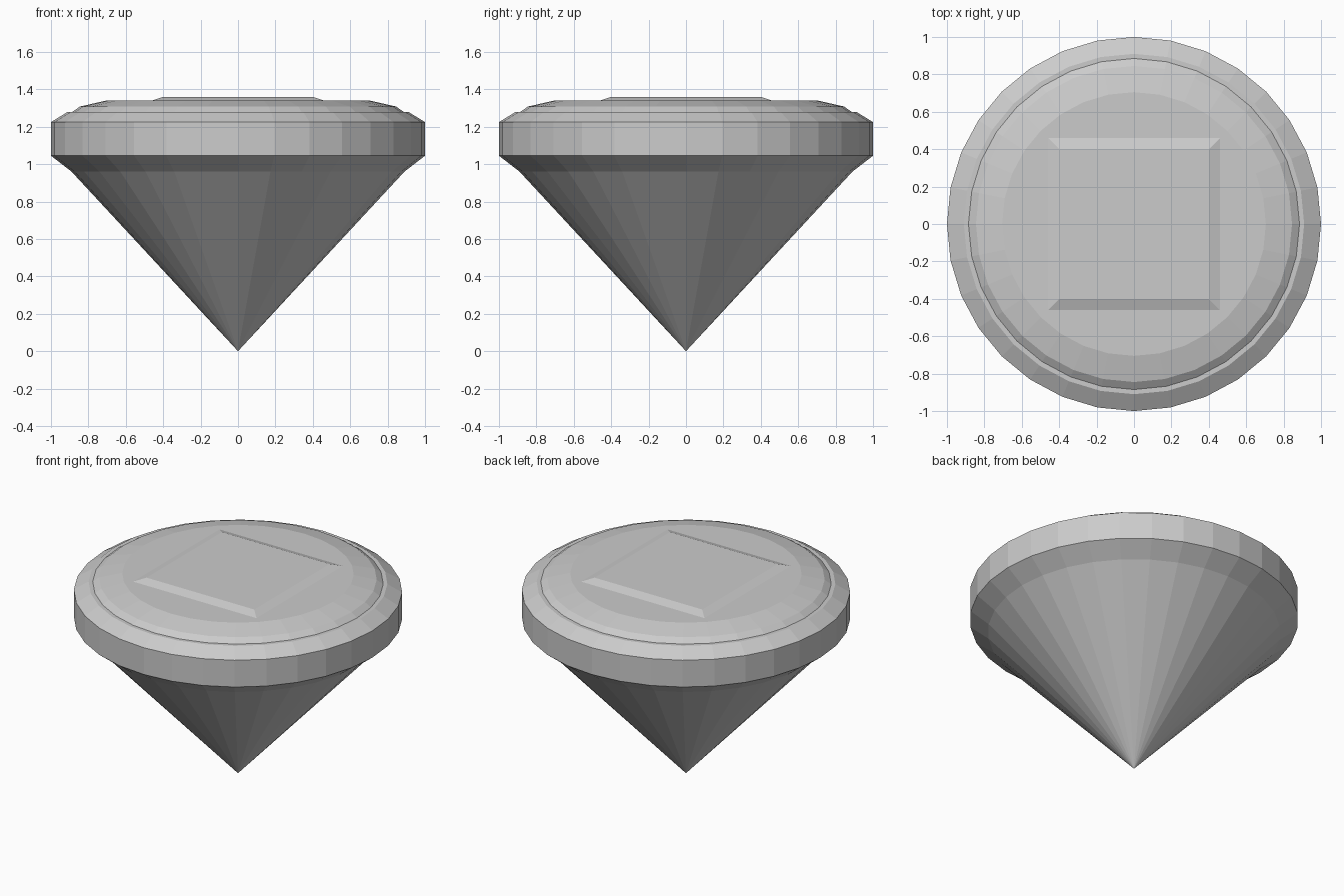
import bpy, bmesh, math

if "Cube" in bpy.data.objects:
    bpy.data.objects.remove(bpy.data.objects["Cube"])

SIDES = 32

grey = bpy.data.materials.new("light grey")
grey.diffuse_color = (0.6, 0.6, 0.6, 1)
grey.use_nodes = True
grey.node_tree.nodes["Principled BSDF"].inputs["Base Color"].default_value = grey.diffuse_color


def finish(bm, name):
    bmesh.ops.recalc_face_normals(bm, faces=bm.faces)
    mesh = bpy.data.meshes.new(name)
    bm.to_mesh(mesh)
    bm.free()
    mesh.materials.append(grey)
    obj = bpy.data.objects.new(name, mesh)
    bpy.context.collection.objects.link(obj)
    return obj


def lathe(name, tip_z, profile):
    """Faceted turned body: pointed at the bottom, capped flat at the top."""
    bm = bmesh.new()
    tip = bm.verts.new((0, 0, tip_z))
    rings = []
    for r, z in profile:
        rings.append([bm.verts.new((r * math.cos(2 * math.pi * i / SIDES),
                                    r * math.sin(2 * math.pi * i / SIDES), z))
                      for i in range(SIDES)])
    for i in range(SIDES):
        j = (i + 1) % SIDES
        bm.faces.new((tip, rings[0][j], rings[0][i]))
        for a, b in zip(rings, rings[1:]):
            bm.faces.new((a[i], a[j], b[j], b[i]))
    bm.faces.new(rings[-1])
    return finish(bm, name)


# Gem body: lower cone, girdle, chamfer, narrow ledge and domed crown
lathe("gem_body", 0, [(0.89, 0.96), (1.0, 1.045), (1.0, 1.225), (0.91, 1.28),
                      (0.885, 1.28), (0.845, 1.308), (0.705, 1.34)])

# Square table: low plate with sloped sides on top of the crown
bm = bmesh.new()
bmesh.ops.create_cube(bm, size=1)
for v in bm.verts:
    half = 0.40 if v.co.z > 0 else 0.465
    v.co = (math.copysign(half, v.co.x), math.copysign(half, v.co.y),
            1.36 if v.co.z > 0 else 1.338)
finish(bm, "square_table")
